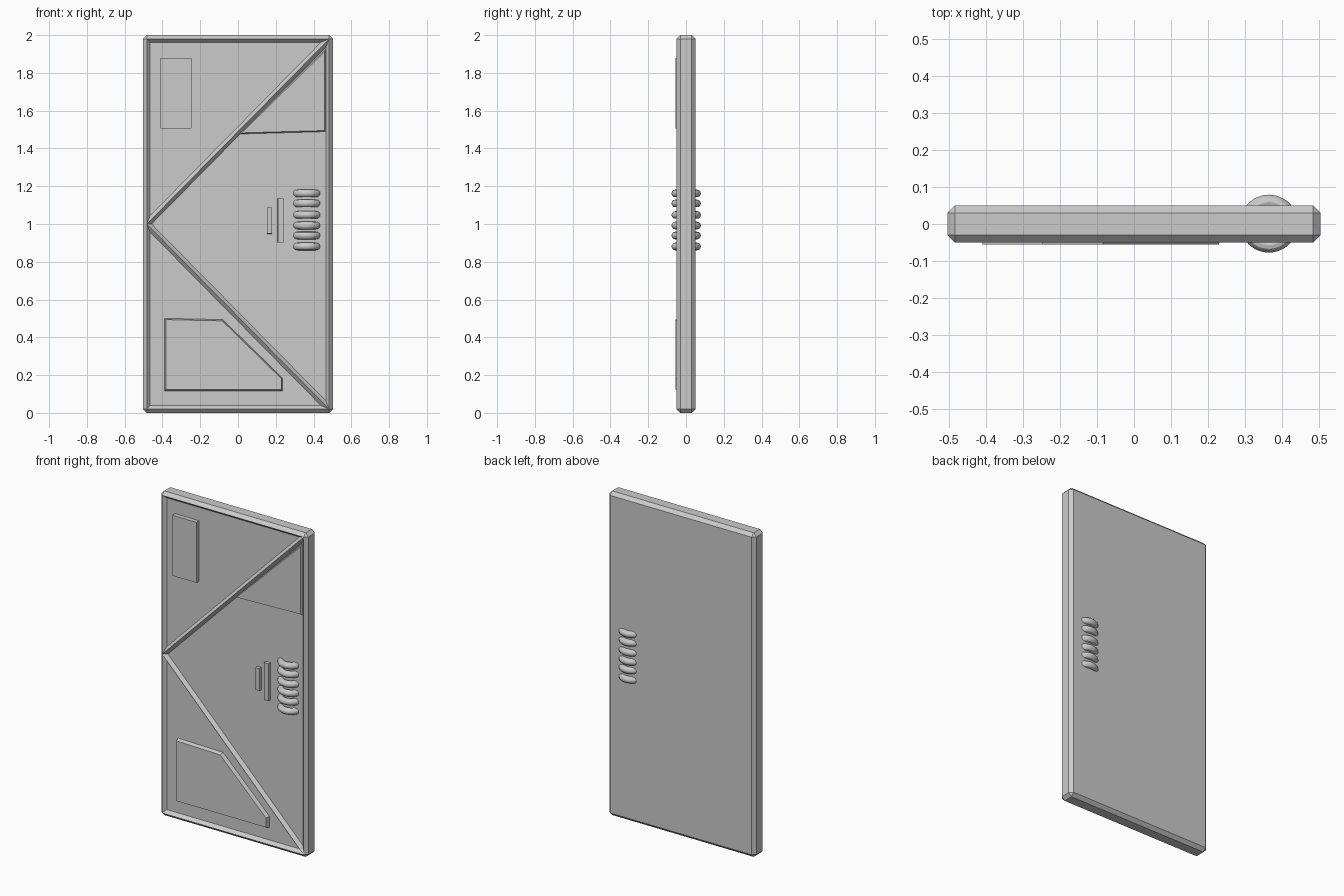
import bpy, bmesh
from mathutils import Vector

if "Cube" in bpy.data.objects:
    bpy.data.objects.remove(bpy.data.objects["Cube"])


def finish(bm, name):
    mesh = bpy.data.meshes.new(name)
    bm.to_mesh(mesh)
    bm.free()
    obj = bpy.data.objects.new(name, mesh)
    bpy.context.collection.objects.link(obj)
    return obj


def plate(name, pts, front, taper=0.001, base=-0.025):
    """Raised plate on the front: outline in (x, z), counter-clockwise."""
    bm = bmesh.new()
    face = bm.faces.new([bm.verts.new((x, base, z)) for x, z in pts])
    face.normal_update()
    bmesh.ops.inset_individual(bm, faces=[face], thickness=taper,
                               depth=base - front, use_even_offset=True)
    return finish(bm, name)


def rect(x0, x1, z0, z1):
    return [(x0, z0), (x1, z0), (x1, z1), (x0, z1)]


# Door slab with chamfered edges
bm = bmesh.new()
bmesh.ops.create_cube(bm, size=1)
for v in bm.verts:
    v.co = Vector((v.co.x * 1.006, v.co.y * 0.1, v.co.z * 2 + 1))
bmesh.ops.bevel(bm, geom=bm.edges[:], offset=0.02, offset_type='OFFSET',
                segments=1, affect='EDGES')
bm.normal_update()

# Front split into three triangles, each sunk to leave a frame and ridges
front = min(bm.faces, key=lambda f: f.normal.y + f.calc_center_median().y)
left = min(front.edges, key=lambda e: e.verts[0].co.x + e.verts[1].co.x)
_, mid = bmesh.utils.edge_split(left, left.verts[0], 0.5)
right = [v for v in front.verts if v.co.x > 0]
for v in right:
    face = next(f for f in mid.link_faces if v in f.verts[:] and f.normal.y < -0.9)
    bmesh.utils.face_split(face, mid, v)
bm.normal_update()
panels = [f for f in bm.faces if f.normal.y < -0.99]
bmesh.ops.inset_individual(bm, faces=panels, thickness=0.018, depth=-0.02,
                           use_even_offset=True)
finish(bm, "door_slab")

# Raised plates
plate("upper_plate", rect(-0.41, -0.245, 1.505, 1.88), -0.055)
plate("lower_plate", [(-0.39, 0.115), (0.237, 0.115), (0.237, 0.185),
                      (-0.08, 0.495), (-0.39, 0.502)], -0.055, 0.008)
plate("corner_plate", [(0.0, 1.474), (0.465, 1.487), (0.465, 1.93)], -0.043, 0.008)
plate("short_bar", rect(0.152, 0.18, 0.948, 1.088), -0.048)
plate("long_bar", rect(0.21, 0.242, 0.902, 1.135), -0.048)

# Stack of handle rings passing through the door
for i, z in enumerate((0.881, 0.939, 0.992, 1.048, 1.109, 1.162)):
    bpy.ops.mesh.primitive_torus_add(location=(0.364, 0.001, z), major_radius=0.058,
                                     minor_radius=0.02, major_segments=48,
                                     minor_segments=12)
    ring = bpy.context.object
    ring.name = f"handle_ring_{i + 1}"
    bpy.ops.object.shade_smooth_by_angle()
